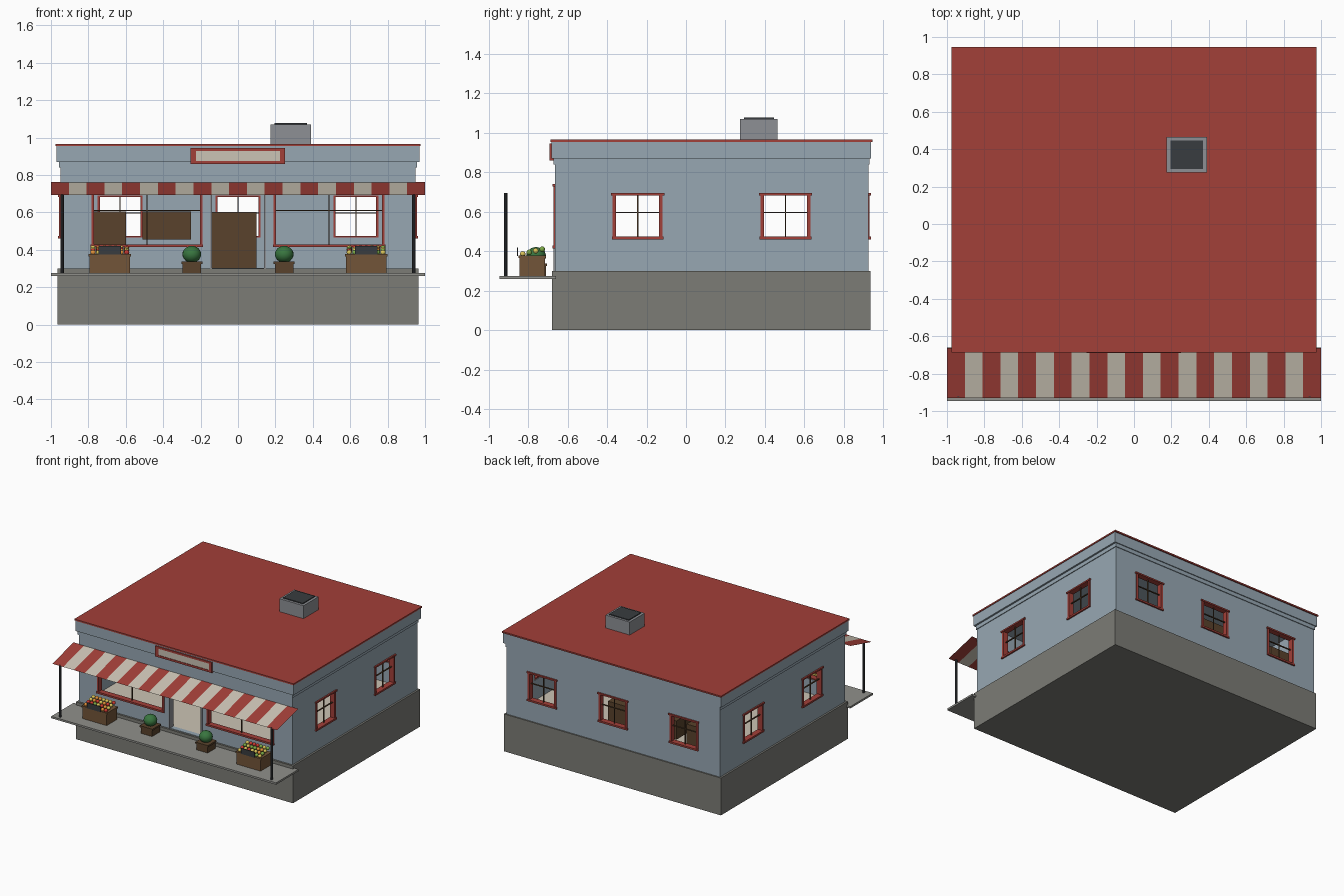
import bpy, bmesh, math, random
from mathutils import Matrix

if "Cube" in bpy.data.objects:
    bpy.data.objects.remove(bpy.data.objects["Cube"])

random.seed(4)


def mat(name, r, g, b):
    m = bpy.data.materials.new(name)
    m.diffuse_color = (r, g, b, 1)
    m.use_nodes = True
    m.node_tree.nodes["Principled BSDF"].inputs["Base Color"].default_value = m.diffuse_color
    return m


BLUE = mat("blue_wall", 0.31, 0.39, 0.45)
RED = mat("red_trim", 0.36, 0.05, 0.04)
CREAM = mat("cream", 0.60, 0.55, 0.46)
STONE = mat("stone", 0.20, 0.20, 0.18)
DECK = mat("deck_grey", 0.28, 0.28, 0.26)
WOOD = mat("wood", 0.17, 0.09, 0.04)
DARKWOOD = mat("dark_wood", 0.10, 0.055, 0.025)
DARK = mat("charcoal", 0.04, 0.045, 0.05)
GREY = mat("metal_grey", 0.27, 0.28, 0.30)
GREEN = mat("leaf", 0.04, 0.18, 0.05)
FRUIT = [mat("fruit_red", 0.6, 0.04, 0.03), mat("fruit_orange", 0.75, 0.28, 0.04),
         mat("fruit_yellow", 0.7, 0.55, 0.1), mat("fruit_green", 0.2, 0.4, 0.06)]


def finish(bm, name, mats, loc=(0, 0, 0), rot=0):
    me = bpy.data.meshes.new(name)
    bm.to_mesh(me)
    bm.free()
    for m in mats:
        me.materials.append(m)
    ob = bpy.data.objects.new(name, me)
    ob.location = loc
    ob.rotation_euler.z = rot
    bpy.context.collection.objects.link(ob)
    return ob


def boxes(name, material, ranges, loc=(0, 0, 0), rot=0):
    """One object made of boxes given as (x0, x1, y0, y1, z0, z1)."""
    bm = bmesh.new()
    for x0, x1, y0, y1, z0, z1 in ranges:
        m = Matrix.Translation(((x0 + x1) / 2, (y0 + y1) / 2, (z0 + z1) / 2))
        bmesh.ops.create_cube(bm, size=1, matrix=m @ Matrix.Diagonal((x1 - x0, y1 - y0, z1 - z0, 1)))
    return finish(bm, name, [material], loc, rot)


# foundation, floor and front deck
boxes("foundation", STONE, [(-.965, .965, -.68, .935, 0, .30)])
boxes("floor", CREAM, [(-.91, .91, -.625, .885, .298, .304)])
boxes("front_deck", DECK, [(-1, 1, -.945, -.66, .26, .275)])

# hollow walls with window and door openings
walls = boxes("walls", BLUE, [(-.95, .95, -.665, .925, .30, .87)])
room = boxes("room_cutter", BLUE, [(-.91, .91, -.625, .885, .2, 1)])
holes = [(-.145, .145, -.75, -.55, .304, .72)]
for s in (-1, 1):
    holes.append((s * .4875 - .29, s * .4875 + .29, -.75, -.55, .42, .735))
for x in (-.63, 0, .63):
    holes.append((x - .12, x + .12, .8, 1, .465, .69))
for y in (-.245, .505):
    for s in (-1, 1):
        holes.append((s * .93 - .1, s * .93 + .1, y - .12, y + .12, .465, .69))
openings = boxes("opening_cutter", BLUE, holes)
for cutter in (room, openings):
    b = walls.modifiers.new("cut", "BOOLEAN")
    b.operation = "DIFFERENCE"
    b.solver = "EXACT"
    b.object = cutter
    cutter.hide_render = True
    cutter.hide_viewport = True

# cornice, narrow moulding below it, and roof
boxes("cornice", BLUE, [(-.97, .97, -.682, .938, .87, .956)])
mould = [(-.956, .956, -.671, -.66, .84, .87), (-.956, .956, .92, .931, .84, .87),
         (-.956, -.945, -.66, .92, .84, .87), (.945, .956, -.66, .92, .84, .87)]
boxes("cornice_moulding", BLUE, mould)
boxes("roof", RED, [(-.975, .975, -.687, .947, .954, .966)])

# rooftop vent with dark cap
boxes("roof_vent", GREY, [(.175, .39, .275, .465, .96, 1.07)])
boxes("vent_cap", DARK, [(.195, .37, .295, .447, 1.065, 1.077)])


# window frames: built facing -y, then turned to each wall
def window(name, loc, rot, half, z0, z1, zbar, t=.018):
    zb = zbar
    boxes(name, RED, [
        (-half, -half + t, -.006, .035, z0, z1), (half - t, half, -.006, .035, z0, z1),
        (-half - .008, half + .008, -.012, .035, z1 - .012, z1),
        (-half - .004, half + .004, -.012, .035, z0, z0 + .014)], loc, rot)
    boxes(name + "_bars", DARKWOOD, [
        (-.003, .003, .012, .02, z0 + .01, z1 - .01),
        (-half + t, half - t, .011, .021, zb - .003, zb + .003)], loc, rot)


for i, x in enumerate((-.63, 0, .63)):
    window(f"back_window_{i}", (x, .925, 0), math.pi, .127, .46, .695, .597)
for i, y in enumerate((-.245, .505)):
    window(f"right_window_{i}", (.95, y, 0), math.pi / 2, .127, .46, .695, .597)
    window(f"left_window_{i}", (-.95, y, 0), -math.pi / 2, .127, .46, .695, .597)
for s, side in ((-1, "left"), (1, "right")):
    window(f"shop_window_{side}", (s * .4875, -.665, 0), 0, .297, .415, .74, .61, .014)

# door jambs
boxes("door_frame", GREY, [(-.15, -.138, -.672, -.62, .30, .725), (.138, .15, -.672, -.62, .30, .725),
                           (-.15, .15, -.672, -.62, .715, .727)])

# shop furniture inside
boxes("shop_cabinets", DARKWOOD, [(-.785, -.6, .66, .85, .304, .605), (-.145, .10, .66, .85, .304, .602),
                                  (-.51, -.25, .66, .85, .455, .605)])

# striped awning: a single sloping sheet
bm = bmesh.new()
n = 21
rows = [[bm.verts.new((-1 + 2 * i / n, y, z)) for i in range(n + 1)] for y, z in ((-.93, .692), (-.662, .762))]
for i in range(n):
    f = bm.faces.new((rows[0][i], rows[0][i + 1], rows[1][i + 1], rows[1][i]))
    f.material_index = i % 2
finish(bm, "striped_awning", [RED, CREAM])

# awning posts
for s, side in ((-1, "left"), (1, "right")):
    bm = bmesh.new()
    bmesh.ops.create_cone(bm, cap_ends=True, segments=10, radius1=.009, radius2=.009, depth=.42,
                          matrix=Matrix.Translation((s * .94, -.915, .485)))
    finish(bm, f"awning_post_{side}", [DARK])

# blank sign board on the cornice
boxes("sign_panel", CREAM, [(-.235, .235, -.687, -.68, .87, .94)])
boxes("sign_frame", RED, [(-.253, .25, -.691, -.67, .929, .945), (-.253, .25, -.691, -.67, .86, .876),
                          (-.253, -.225, -.691, -.67, .876, .929), (.225, .25, -.691, -.67, .876, .929)])

for s, side in ((-1, "left"), (1, "right")):
    # fruit crate with tilted rows of fruit and a slate in front
    cx = s * .685
    boxes(f"fruit_crate_{side}", WOOD, [(cx - .108, cx + .108, -.845, -.715, .275, .37),
                                        (cx - .113, cx + .113, -.85, -.71, .365, .378)])
    boxes(f"crate_slate_{side}", DARK, [(cx - .06, cx + .06, -.857, -.851, .375, .42)])
    bm = bmesh.new()
    for r in range(4):
        for c in range(7):
            at = (cx - .09 + c * .03, -.828 + r * .033, .386 + r * .008)
            new = bmesh.ops.create_icosphere(bm, subdivisions=2, radius=.0145, matrix=Matrix.Translation(at))
            k = random.randrange(4)
            for f in {f for v in new["verts"] for f in v.link_faces}:
                f.material_index = k
                f.smooth = True
    finish(bm, f"fruit_{side}", FRUIT)

    # round bush in a wooden pot
    bx = s * .247
    boxes(f"bush_pot_{side}", DARKWOOD, [(bx - .05, bx + .05, -.81, -.71, .275, .33),
                                         (bx - .056, bx + .056, -.816, -.704, .325, .338)])
    bm = bmesh.new()
    bmesh.ops.create_uvsphere(bm, u_segments=20, v_segments=12, radius=.05,
                              matrix=Matrix.Translation((bx, -.76, .376)) @ Matrix.Diagonal((1, 1, .9, 1)))
    for f in bm.faces:
        f.smooth = True
    finish(bm, f"bush_{side}", [GREEN])
